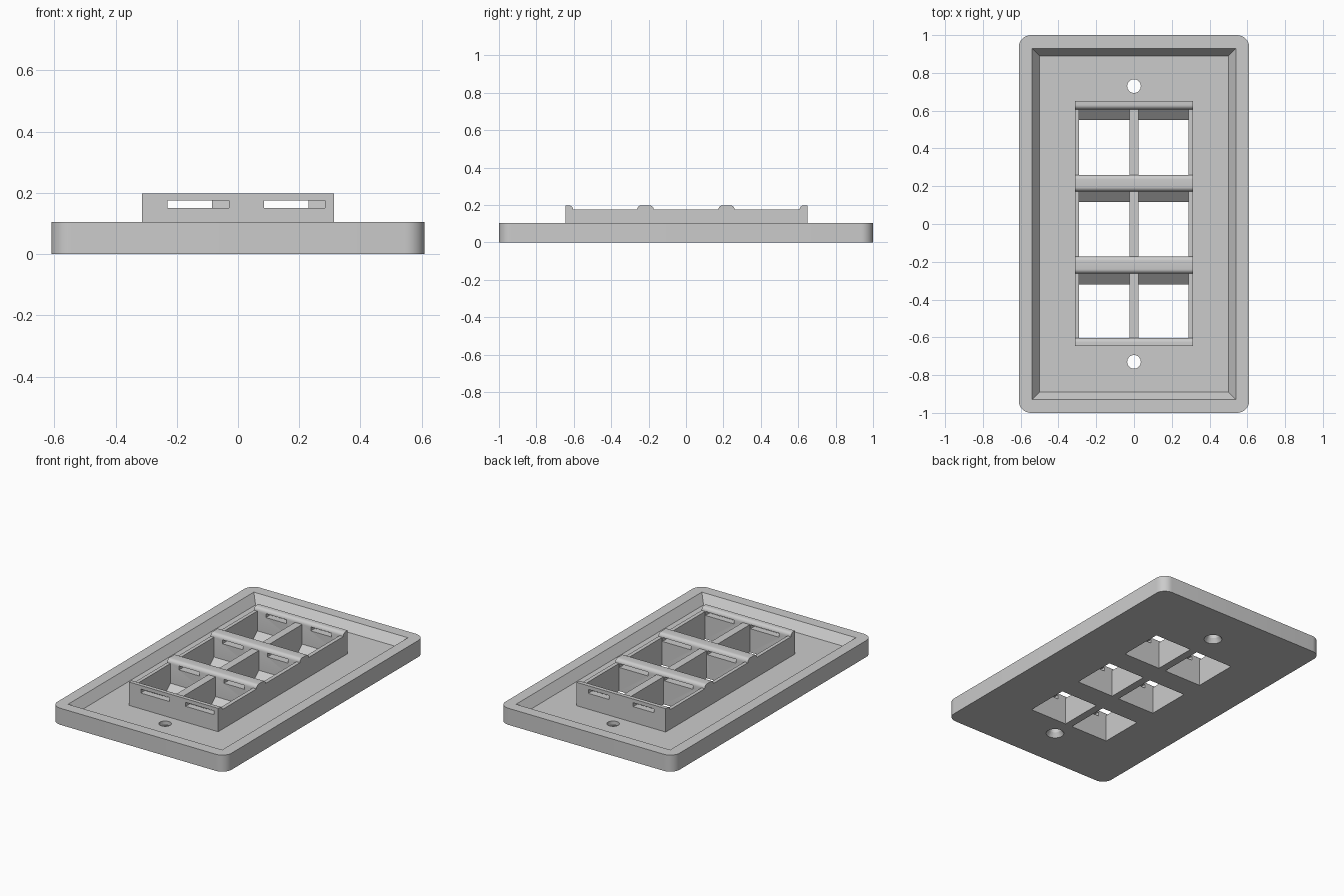
import bpy, bmesh, math
from mathutils import Vector

cube = bpy.data.objects.get("Cube")
if cube:
    bpy.data.objects.remove(cube, do_unlink=True)

grey = bpy.data.materials.new("light grey plastic")
grey.use_nodes = True
colour = (0.6, 0.6, 0.6, 1)
grey.diffuse_color = colour
grey.node_tree.nodes["Principled BSDF"].inputs["Base Color"].default_value = colour


def loft(name, bottom, top):
    """Solid between two matching closed loops of points."""
    bm = bmesh.new()
    a = [bm.verts.new(p) for p in bottom]
    b = [bm.verts.new(p) for p in top]
    bm.faces.new(a)
    bm.faces.new(b)
    for i in range(len(a)):
        j = (i + 1) % len(a)
        bm.faces.new((a[i], a[j], b[j], b[i]))
    bmesh.ops.recalc_face_normals(bm, faces=bm.faces)
    mesh = bpy.data.meshes.new(name)
    bm.to_mesh(mesh)
    bm.free()
    mesh.materials.append(grey)
    obj = bpy.data.objects.new(name, mesh)
    bpy.context.collection.objects.link(obj)
    return obj


def extrude_x(name, profile, x0, x1):
    return loft(name, [(x0, y, z) for y, z in profile], [(x1, y, z) for y, z in profile])


def rect(hx, hy, z):
    return [(-hx, -hy, z), (hx, -hy, z), (hx, hy, z), (-hx, hy, z)]


def ring(x, y, z, r, start=0, turn=2 * math.pi, n=32):
    return [(x + r * math.cos(start + turn * i / n),
             y + r * math.sin(start + turn * i / n), z) for i in range(n)]


def rounded(hx, hy, r, z):
    pts = []
    for k, (sx, sy) in enumerate(((1, 1), (-1, 1), (-1, -1), (1, -1))):
        pts += ring(sx * (hx - r), sy * (hy - r), z, r, k * math.pi / 2, math.pi / 2 * 9 / 8, 9)
    return pts


def combine(target, other, operation):
    mod = target.modifiers.new(operation, 'BOOLEAN')
    mod.operation, mod.solver, mod.object = operation, 'EXACT', other
    bpy.context.view_layer.objects.active = target
    bpy.ops.object.modifier_apply(modifier=mod.name)
    bpy.data.objects.remove(other, do_unlink=True)


FLOOR, RIM, WALL, BAR = 0.05, 0.105, 0.175, 0.198

# Tray-shaped plate with sloping inner walls
plate = loft("wall_plate", rounded(0.61, 1, 0.065, 0), rounded(0.61, 1, 0.065, RIM))
slope = 0.04 / (RIM - FLOOR)
lift = 0.05
combine(plate, loft("recess_cutter", rect(0.5, 0.89, FLOOR),
                    rect(0.54 + slope * lift, 0.93 + slope * lift, RIM + lift)), 'DIFFERENCE')

# Socket housing: side outline with rounded cross bars
bars = [(-0.645, -0.603), (-0.262, -0.172), (0.173, 0.26), (0.607, 0.65)]
r = BAR - WALL
outline = [(bars[0][0], FLOOR - 0.02)]
for i, (y0, y1) in enumerate(bars):
    if i == 0:
        outline.append((y0, BAR))
    else:
        outline += [(y0 + r - r * math.cos(a * math.pi / 12),
                     WALL + r * math.sin(a * math.pi / 12)) for a in range(7)]
    if i == 3:
        outline.append((y1, BAR))
    else:
        outline += [(y1 - r + r * math.sin(a * math.pi / 12),
                     WALL + r * math.cos(a * math.pi / 12)) for a in range(7)]
outline.append((bars[-1][1], FLOOR - 0.02))
combine(plate, extrude_x("housing", outline, -0.313, 0.313), 'UNION')

# Six socket openings, each with a sloping ledge at its back
for (_, y0), (y1, _) in zip(bars, bars[1:]):
    cell = [(y0, -0.1), (y1 - 0.057, -0.1), (y1 - 0.057, 0),
            (y1, FLOOR), (y1, 0.3), (y0, 0.3)]
    for x0, x1 in ((-0.29, -0.025), (0.025, 0.288)):
        combine(plate, extrude_x("socket_cutter", cell, x0, x1), 'DIFFERENCE')


# Latch slots: narrow behind each socket, wide in front of it
def slot(x0, x1, y0, y1):
    profile = [(y0, 0.15), (y1, 0.15), (y1, WALL), (y0, WALL)]
    combine(plate, extrude_x("slot_cutter", profile, x0, x1), 'DIFFERENCE')


for i, (y0, y1) in enumerate(bars):
    mid = (y0 + y1) / 2
    for x in (-0.23, 0.085):
        if i > 0:
            slot(x, x + 0.145, y0 - 0.01, y1 + 0.01)
        if i < 3:
            slot(x, x + 0.2, mid if i else y0 - 0.01, y1 + 0.01)

# Countersunk screw holes
for y in (-0.73, 0.73):
    combine(plate, loft("screw_cutter", ring(0, y, -0.02, 0.036), ring(0, y, 0.1, 0.036)), 'DIFFERENCE')
    combine(plate, loft("countersink_cutter", ring(0, y, -0.01, 0.059), ring(0, y, 0.03, 0.035)), 'DIFFERENCE')

bpy.ops.object.select_all(action='DESELECT')
plate.select_set(True)
bpy.context.view_layer.objects.active = plate
bpy.ops.object.shade_smooth_by_angle(angle=math.radians(30))
